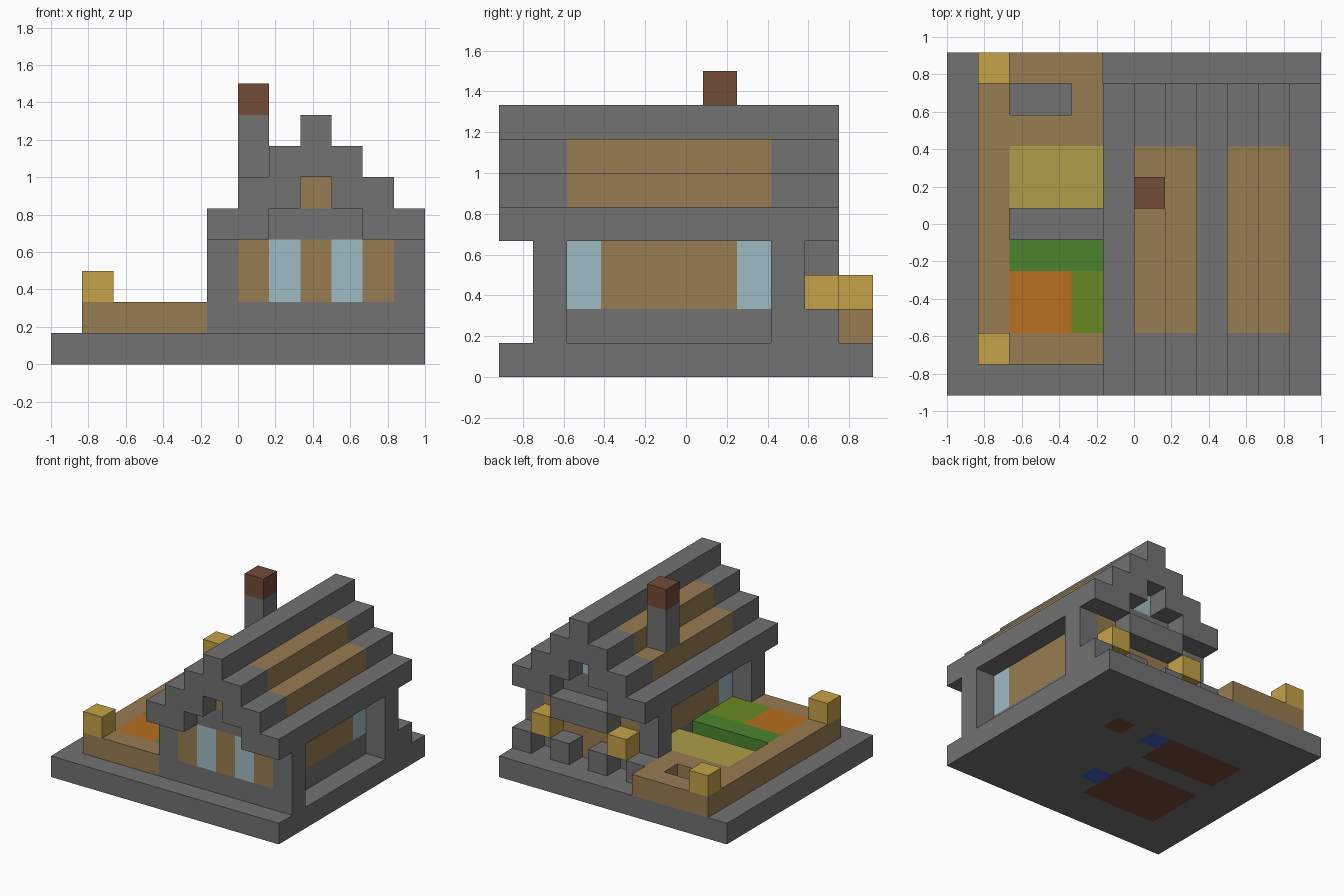
import bpy, bmesh
from mathutils import Matrix, Vector

if "Cube" in bpy.data.objects:
    bpy.data.objects.remove(bpy.data.objects["Cube"])

U = 1 / 6                      # size of one block
NX, NY = 12, 11                # blocks along x and y


def linear(c):
    c /= 255
    return c / 12.92 if c <= 0.04045 else ((c + 0.055) / 1.055) ** 2.4


def material(name, rgb):
    m = bpy.data.materials.new(name)
    m.use_nodes = True
    colour = [linear(c) for c in rgb] + [1]
    m.diffuse_color = colour
    m.node_tree.nodes["Principled BSDF"].inputs["Base Color"].default_value = colour
    return m


STONE = material("stone grey", (114, 114, 114))
WOOD = material("wood brown", (152, 124, 81))
LAMP = material("lamp yellow", (197, 162, 72))
GLASS = material("window blue", (160, 187, 195))
BRICK = material("earth brown", (115, 76, 55))
WHEAT = material("wheat yellow", (173, 157, 72))
GREEN = material("leaf green", (74, 132, 45))
OLIVE = material("sprout green", (104, 137, 34))
ORANGE = material("crop orange", (184, 110, 33))
WATER = material("water blue", (66, 92, 190))


def finish(name, bm, mats):
    mesh = bpy.data.meshes.new(name)
    bm.to_mesh(mesh)
    bm.free()
    for m in mats:
        mesh.materials.append(m)
    obj = bpy.data.objects.new(name, mesh)
    bpy.context.collection.objects.link(obj)
    return obj


def box(name, mat, x, y, z):
    """Box spanning block ranges x, y, z (start, end)."""
    lo = Vector((x[0] - NX / 2, y[0] - NY / 2, z[0])) * U
    hi = Vector((x[1] - NX / 2, y[1] - NY / 2, z[1])) * U
    bm = bmesh.new()
    bmesh.ops.create_cube(bm, size=1, matrix=Matrix.Translation((lo + hi) / 2)
                          @ Matrix.Diagonal((*(hi - lo), 1)))
    return finish(name, bm, [mat])


def pair(name, mat, x, y, z):
    """Two boxes mirrored about the middle of the house."""
    box(name + "_right", mat, x, y, z)
    box(name + "_left", mat, (17 - x[1], 17 - x[0]), y, z)


# Base slab with soil and water showing on its underside
bm = bmesh.new()
bmesh.ops.create_grid(bm, x_segments=NX, y_segments=NY, size=0.5,
                      matrix=Matrix.Diagonal((NX * U, NY * U, 1, 1)))
top = bmesh.ops.extrude_face_region(bm, geom=bm.faces[:], use_keep_orig=True)
bmesh.ops.translate(bm, vec=(0, 0, U),
                    verts=[g for g in top["geom"] if isinstance(g, bmesh.types.BMVert)])
bmesh.ops.recalc_face_normals(bm, faces=bm.faces[:])
for f in bm.faces:
    c = f.calc_center_median()
    if c.z < 0.01:
        i, j = int(c.x / U + NX / 2), int(c.y / U + NY / 2)
        if (2 <= i <= 5 and j in (2, 3, 4, 6, 7)) or (i, j) == (8, 7):
            f.material_index = 1
        elif i == 6 and j in (3, 7):
            f.material_index = 2
finish("base", bm, [STONE, BRICK, WATER])

# Garden border
box("garden_border_side", WOOD, (1, 2), (1, 11), (1, 2))
box("garden_border_front", WOOD, (2, 5), (1, 2), (1, 2))
box("garden_border_back", WOOD, (2, 5), (10, 11), (1, 2))
box("garden_border_inner", WOOD, (2, 5), (8, 9), (1, 2))
box("garden_border_step", WOOD, (4, 5), (9, 10), (1, 2))
for n, y in (("front", 1), ("back", 10)):
    box("garden_lamp_" + n, LAMP, (1, 2), (y, y + 1), (2, 3))

# Crops
box("wheat_bed", WHEAT, (2, 6), (6, 8), (1, 2))
box("leaf_bed", GREEN, (2, 6), (4, 5), (1, 2))
box("orange_bed", ORANGE, (2, 4), (2, 4), (1, 2))
box("sprout_bed", OLIVE, (4, 6), (2, 4), (1, 2))

# Corner pillars and side walls set back behind them
for n, y in (("front", 1), ("back", 8)):
    pair("pillar_" + n, STONE, (5, 6), (y, y + 1), (1, 4))
pair("side_wall_foot", STONE, (6, 7), (2, 8), (1, 2))
pair("side_wall", WOOD, (6, 7), (3, 7), (2, 4))
for n, y in (("front", 2), ("back", 7)):
    pair("side_window_" + n, GLASS, (6, 7), (y, y + 1), (2, 4))

# Front wall
box("front_wall_foot", STONE, (6, 11), (1, 2), (1, 2))
pair("front_wall", WOOD, (6, 7), (1, 2), (2, 4))
pair("front_window", GLASS, (7, 8), (1, 2), (2, 4))
box("front_wall_middle", WOOD, (8, 9), (1, 2), (2, 4))

# Back wall with door, porch posts, awning and lamps
pair("back_wall_foot", STONE, (6, 8), (8, 9), (1, 2))
pair("back_wall", WOOD, (6, 8), (8, 9), (2, 4))
box("door", WOOD, (8, 9), (8, 9), (1, 4))
for x in (5, 7):
    pair("porch_post_%d" % x, STONE, (x, x + 1), (9, 10), (1, 2))
pair("porch_lamp", LAMP, (6, 7), (9, 10), (2, 3))
box("porch_awning", STONE, (7, 10), (9, 10), (3, 4))

# Gables
for n, y, mat in (("front", 1, WOOD), ("back", 8, GLASS)):
    box("gable_" + n, STONE, (7, 10), (y, y + 1), (4, 5))
    box("gable_vent_" + n, mat, (8, 9), (y, y + 1), (5, 6))

# Stepped roof: stone eaves, wooden slopes with stone ends, stone ridge
pair("eave", STONE, (5, 7), (0, 10), (4, 5))
for n, x, z in (("lower", 6, 5), ("upper", 7, 6)):
    w = 2 if z == 5 else 1
    pair("roof_step_" + n, WOOD, (x, x + w), (2, 8), (z, z + 1))
    pair("roof_end_front_" + n, STONE, (x, x + w), (0, 2), (z, z + 1))
    pair("roof_end_back_" + n, STONE, (x, x + w), (8, 10), (z, z + 1))
box("ridge", STONE, (8, 9), (0, 10), (6, 8))

# Chimney
box("chimney", STONE, (6, 7), (6, 7), (6, 8))
box("chimney_top", BRICK, (6, 7), (6, 7), (8, 9))
